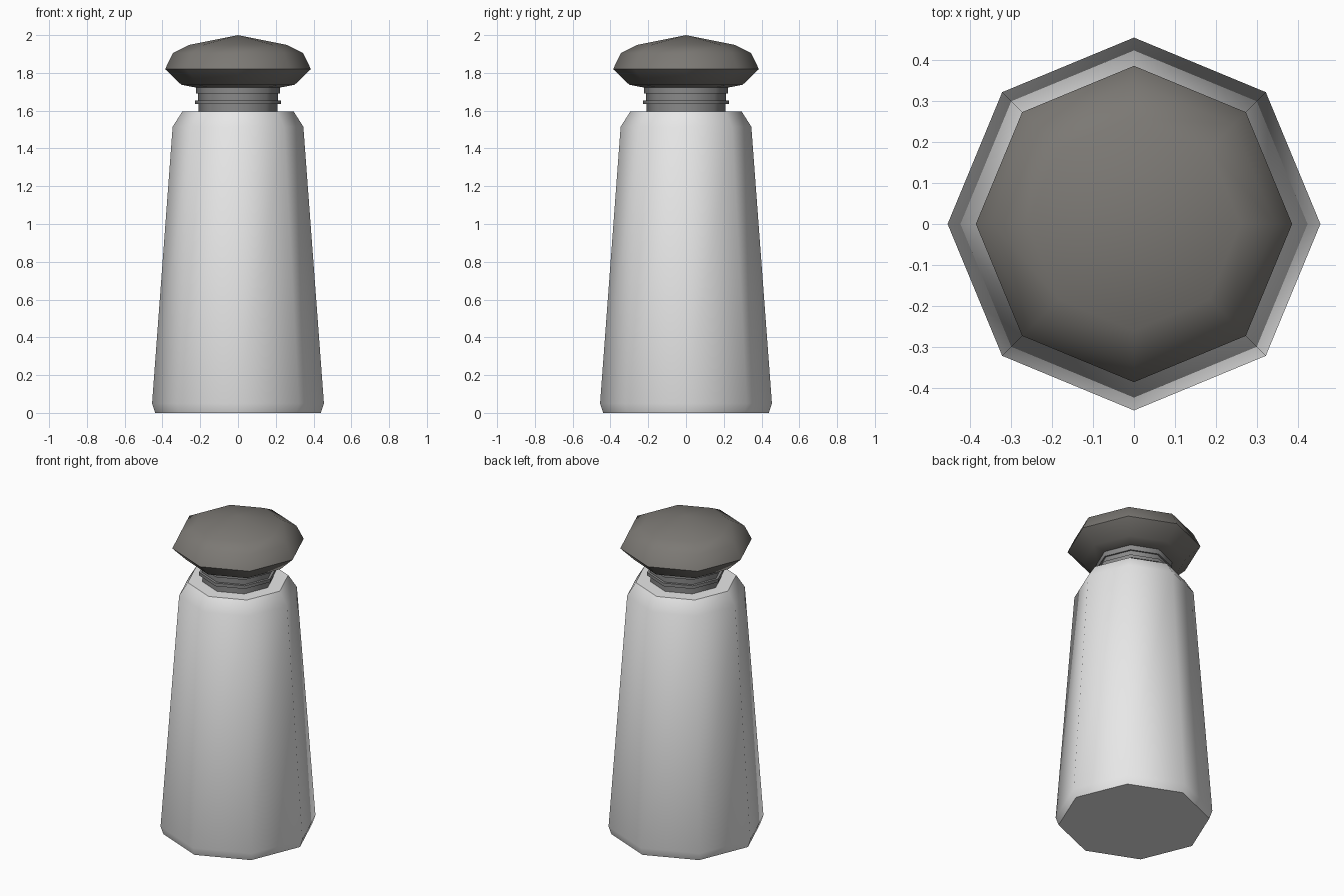
import bpy
import bmesh
from math import cos, sin, pi, radians

SIDES = 8

if "Cube" in bpy.data.objects:
    bpy.data.objects.remove(bpy.data.objects["Cube"], do_unlink=True)


def make_material(name, colour):
    mat = bpy.data.materials.new(name)
    mat.use_nodes = True
    mat.diffuse_color = (*colour, 1)
    bsdf = next(n for n in mat.node_tree.nodes if n.type == "BSDF_PRINCIPLED")
    bsdf.inputs["Base Color"].default_value = (*colour, 1)
    return mat


def turned_part(name, profile, mat, angle):
    """Turn a (radius, height) profile, bottom to top, into a closed octagonal solid."""
    bm = bmesh.new()
    rings = []
    for r, z in profile:
        count = SIDES if r > 0 else 1
        rings.append([bm.verts.new((r * cos(2 * pi * i / SIDES), r * sin(2 * pi * i / SIDES), z))
                      for i in range(count)])
    for low, high in zip(rings, rings[1:]):
        for i in range(SIDES):
            j = (i + 1) % SIDES
            if len(high) == 1:
                bm.faces.new((low[i], low[j], high[0]))
            else:
                bm.faces.new((low[i], low[j], high[j], high[i]))
    for ring in (rings[0], rings[-1]):
        if len(ring) > 1:
            bm.faces.new(ring)
    bmesh.ops.recalc_face_normals(bm, faces=bm.faces)
    mesh = bpy.data.meshes.new(name)
    bm.to_mesh(mesh)
    bm.free()
    mesh.materials.append(mat)
    obj = bpy.data.objects.new(name, mesh)
    bpy.context.collection.objects.link(obj)
    bpy.ops.object.select_all(action="DESELECT")
    obj.select_set(True)
    bpy.context.view_layer.objects.active = obj
    bpy.ops.object.shade_smooth_by_angle(angle=radians(angle))
    return obj


pale = make_material("pale_grey", (0.8, 0.8, 0.8))
metal = make_material("neck_grey", (0.25, 0.25, 0.25))
dark = make_material("warm_dark_grey", (0.2, 0.19, 0.175))

# Tapered body with chamfered foot and shoulder
turned_part("body", [(0.438, 0), (0.455, 0.05), (0.346, 1.515), (0.295, 1.595)], pale, 50)

# Threaded neck with stepped collars
turned_part("neck", [(0.21, 1.58), (0.21, 1.635), (0.228, 1.635), (0.228, 1.655),
                     (0.212, 1.655), (0.212, 1.69), (0.222, 1.69), (0.222, 1.73)], metal, 50)

# Faceted cap with a shallow peak
turned_part("cap", [(0.21, 1.72), (0.3, 1.737), (0.386, 1.82), (0.344, 1.905),
                    (0.26, 1.948), (0, 2.0)], dark, 50)
